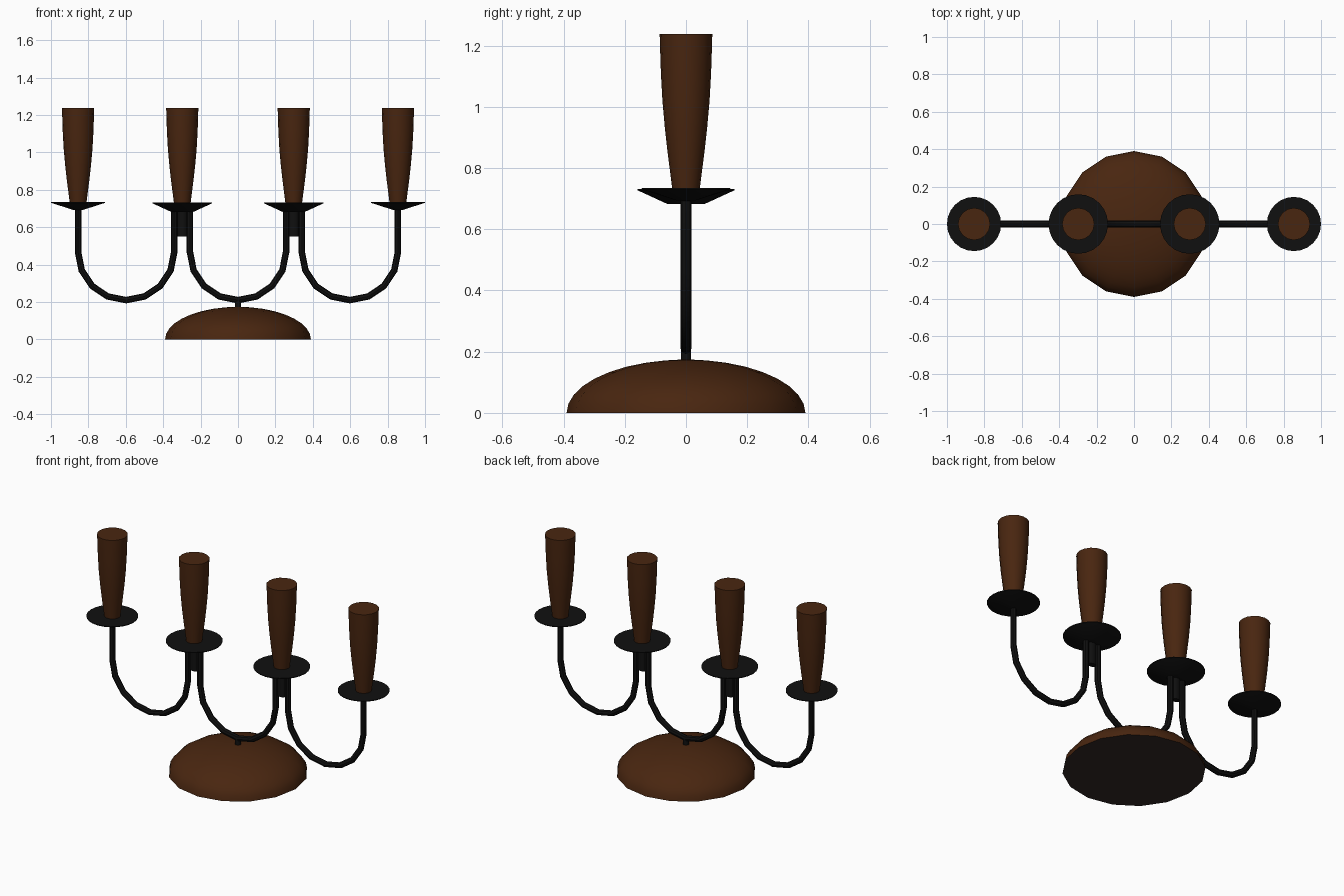
import bpy, bmesh, math

if "Cube" in bpy.data.objects:
    bpy.data.objects.remove(bpy.data.objects["Cube"])


def material(name, rgb):
    m = bpy.data.materials.new(name)
    m.diffuse_color = (*rgb, 1)
    m.use_nodes = True
    m.node_tree.nodes["Principled BSDF"].inputs["Base Color"].default_value = m.diffuse_color
    return m


WOOD = material("dark_wood", (0.066, 0.019, 0.005))
IRON = material("black_iron", (0.005, 0.005, 0.005))
FELT = material("felt", (0.033, 0.021, 0.019))


def smooth(ob, angle=40):
    bpy.ops.object.select_all(action='DESELECT')
    ob.select_set(True)
    bpy.context.view_layer.objects.active = ob
    bpy.ops.object.shade_smooth_by_angle(angle=math.radians(angle))


def lathe(name, profile, x, sides, mats):
    """Turned solid from (radius, z) points, bottom to top, capped at both ends."""
    bm = bmesh.new()
    rings = []
    for r, z in profile:
        rings.append([bm.verts.new((r * math.cos(a), r * math.sin(a), z))
                      for a in (2 * math.pi * i / sides for i in range(sides))])
    for lo, hi in zip(rings, rings[1:]):
        for i in range(sides):
            j = (i + 1) % sides
            bm.faces.new((lo[i], lo[j], hi[j], hi[i]))
    bottom = bm.faces.new(rings[0][::-1])
    bottom.material_index = len(mats) - 1
    bm.faces.new(rings[-1])
    me = bpy.data.meshes.new(name)
    bm.to_mesh(me)
    bm.free()
    for m in mats:
        me.materials.append(m)
    ob = bpy.data.objects.new(name, me)
    ob.location.x = x
    bpy.context.collection.objects.link(ob)
    smooth(ob)
    return ob


def u_arm(name, cx, top_l, top_r):
    """U-shaped rod: two uprights joined by a half circle of eight segments."""
    R, zc = 0.257, 0.467
    pts = [(cx - R, top_l)]
    pts += [(cx - R * math.cos(math.pi * i / 8), zc - R * math.sin(math.pi * i / 8))
            for i in range(9)]
    pts.append((cx + R, top_r))
    cu = bpy.data.curves.new(name, 'CURVE')
    cu.dimensions = '3D'
    cu.bevel_depth = 0.0175
    cu.bevel_resolution = 2
    cu.use_fill_caps = True
    sp = cu.splines.new('POLY')
    sp.points.add(len(pts) - 1)
    for p, (x, z) in zip(sp.points, pts):
        p.co = (x, 0, z, 1)
    cu.materials.append(IRON)
    ob = bpy.data.objects.new(name, cu)
    bpy.context.collection.objects.link(ob)
    bpy.ops.object.select_all(action='DESELECT')
    ob.select_set(True)
    bpy.context.view_layer.objects.active = ob
    bpy.ops.object.convert(target='MESH')
    smooth(bpy.context.view_layer.objects.active)


# domed wooden base with felt underside
dome = [(0.39 * math.cos(t), 0.174 * math.sin(t))
        for t in (math.radians(80) * i / 8 for i in range(9))]
dome.append((0.02, 0.174))
lathe("base", dome, 0, 16, [WOOD, FELT])

# short stem and three arms
lathe("stem", [(0.017, 0.16), (0.017, 0.21)], 0, 12, [IRON])
u_arm("centre_arm", 0, 0.70, 0.70)
u_arm("left_arm", -0.598, 0.71, 0.70)
u_arm("right_arm", 0.598, 0.70, 0.71)

# wooden cups on iron drip dishes
cup = [(0.044, 0.725), (0.051, 0.78), (0.060, 0.85), (0.069, 0.93),
       (0.077, 1.02), (0.082, 1.11), (0.085, 1.20), (0.086, 1.237)]
for side, s in (("left", -1), ("right", 1)):
    lathe(side + "_inner_dish", [(0.060, 0.682), (0.158, 0.727), (0.159, 0.732)],
          s * 0.298, 24, [IRON])
    lathe(side + "_outer_dish", [(0.025, 0.692), (0.144, 0.730), (0.145, 0.735)],
          s * 0.855, 24, [IRON])
    for part, x in (("inner", 0.298), ("outer", 0.855)):
        lathe(f"{side}_{part}_cup", cup, s * x, 16, [WOOD])
    # spacer joining the paired uprights
    spacer = lathe(side + "_spacer", [(0.025, 0.55), (0.025, 0.70)], s * 0.298, 12, [IRON])
    spacer.scale.y = 0.7
